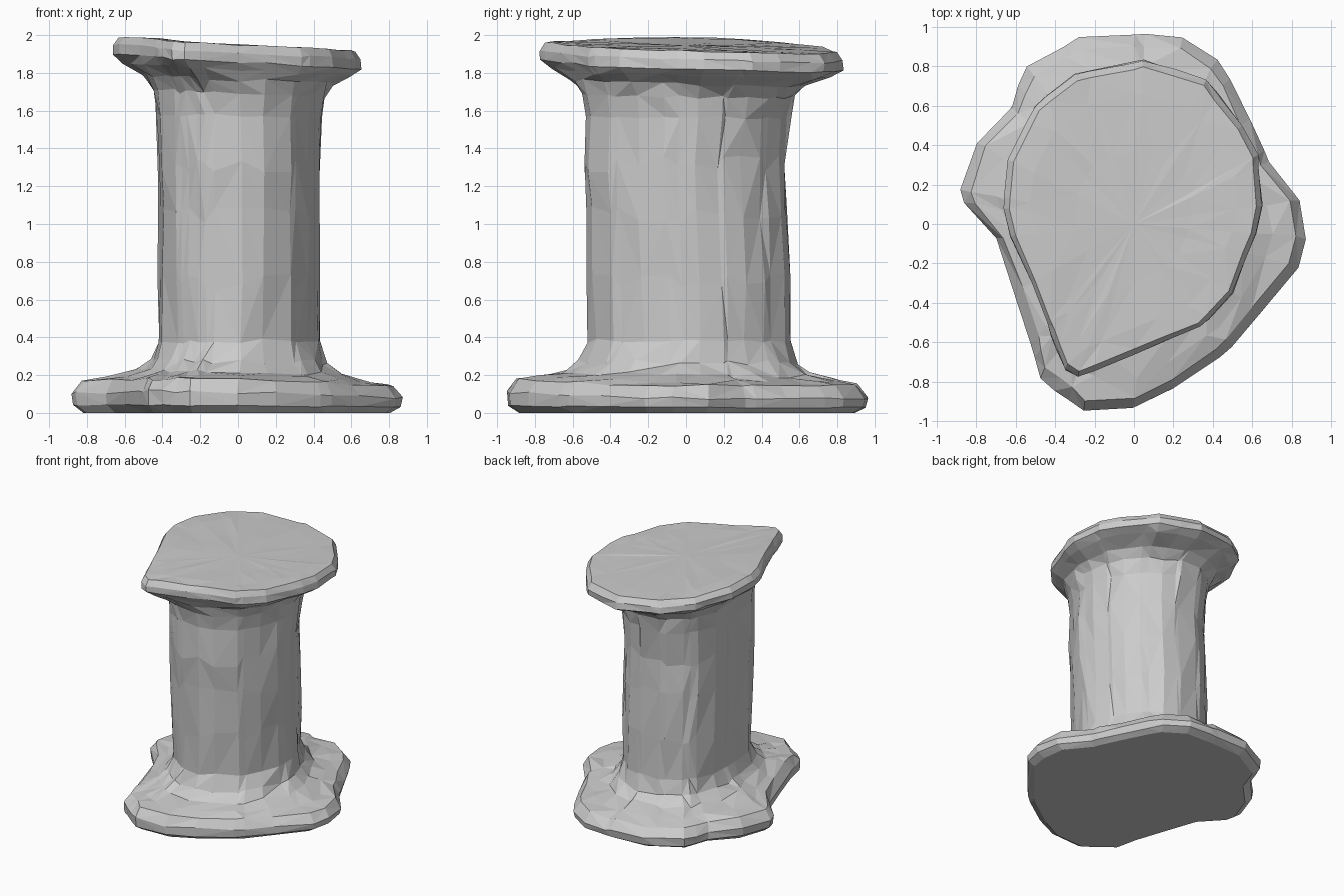
import bpy, bmesh, math, random
from mathutils import Vector

cube = bpy.data.objects.get("Cube")
if cube:
    bpy.data.objects.remove(cube, do_unlink=True)

random.seed(4)

# Outlines of the foot and the cap, counter-clockwise
FOOT = [(.87, -.05), (.84, .12), (.68, .32), (.65, .4), (.48, .74), (.42, .84),
        (.25, .95), (0, .96), (-.28, .95), (-.55, .8), (-.62, .6), (-.8, .41),
        (-.88, .18), (-.86, .1), (-.7, -.07), (-.6, -.36), (-.52, -.6),
        (-.48, -.78), (-.26, -.95), (0, -.94), (.2, -.84), (.5, -.63),
        (.65, -.45), (.84, -.22)]
CAP = [(.65, .1), (.63, .35), (.55, .5), (.36, .74), (.05, .83), (-.3, .76),
       (-.5, .6), (-.65, .3), (-.66, .08), (-.62, -.08), (-.52, -.3),
       (-.42, -.56), (-.35, -.74), (-.29, -.78), (0, -.66), (.34, -.52),
       (.5, -.35), (.62, -.05)]

# Rings: outline, blend from shaft to outline, scale, height, roughness, y shift
RINGS = [(FOOT, 1, .93, 0, 0, 0), (FOOT, 1, .99, .035, .004, 0),
         (FOOT, 1, 1, .095, .008, 0), (FOOT, 1, .94, .16, .01, 0),
         (FOOT, .6, 1, .18, .012, 0), (FOOT, .28, 1, .21, .014, 0),
         (FOOT, .09, 1, .27, .014, .01), (FOOT, 0, 1, .38, .012, .02),
         (FOOT, 0, 1, .7, .01, .015), (FOOT, 0, 1, 1.05, .01, 0),
         (CAP, 0, 1, 1.32, .01, -.01), (CAP, .04, 1, 1.57, .012, 0),
         (CAP, .13, 1, 1.69, .012, 0), (CAP, .36, 1, 1.765, .012, 0),
         (CAP, .78, 1, 1.82, .01, 0), (CAP, 1, 1, 1.86, .006, 0),
         (CAP, 1, 1, 1.91, .005, 0), (CAP, 1, .96, 1.953, .004, 0),
         (CAP, 1, .8, 1.953, .004, 0), (CAP, 1, .45, 1.945, .003, 0)]

# Ring directions pass through the corners of both outlines
ANGLES = []
for angle in sorted(math.atan2(y, x) % math.tau for x, y in FOOT + CAP):
    if not ANGLES or angle - ANGLES[-1] > .06:
        ANGLES.append(angle)
SIDES = len(ANGLES)


def outline_radius(outline, d):
    """Distance from the axis to the outline in direction d."""
    for i, p in enumerate(outline):
        p, q = Vector(p), Vector(outline[(i + 1) % len(outline)])
        if p.cross(d) >= -1e-6 and d.cross(q) >= -1e-6 and p.dot(d) > 0:
            e = q - p
            return p.cross(e) / d.cross(e)
    return Vector(outline[0]).length


def swell(d, x, y, amount):
    """Local bulge of the shaft towards (x, y)."""
    return amount * max(0, d.dot(Vector((x, y)).normalized())) ** 6


def shaft_radius(d):
    """Oval with fuller right corners and flatter left ones."""
    oval = 1 / math.hypot(d.x / .42, d.y / .53)
    return (oval + swell(d, -1, 1, .07) + swell(d, -1, -1, .05)
            + swell(d, 1, 1, -.02) + swell(d, 1, -1, -.015))


def tilted(x, y, z):
    """Lean the cap up to its right, and lift the front right of the foot."""
    cap = min(max((z - 1.5) / .3, 0), 1)
    foot = min(max(z / .1, 0), 1) * min(max((.3 - z) / .1, 0), 1)
    z -= cap * (.06 * x + .02 * y + .04 * y * y) + foot * (.02 * x + .015 * y)
    return Vector((x, y, min(z, 2)))


bm = bmesh.new()
rows = []
for outline, blend, scale, z, rough, shift in RINGS:
    row = []
    for angle in ANGLES:
        a = angle + random.uniform(-1, 1) * rough
        d = Vector((math.cos(a), math.sin(a)))
        r0, r1 = shaft_radius(d), outline_radius(outline, d) * scale
        r = r0 + (r1 - r0) * blend + random.uniform(-1, 1) * rough
        lift = random.uniform(-1, 1) * rough * (5 if .5 < z < 1.5 else 1)
        x = d.x * r + .018 * (1 - blend)
        row.append(bm.verts.new(tilted(x, d.y * r + shift, z + lift)))
    rows.append(row)

# Rough stone skin, with irregular triangle directions
for low, high in zip(rows, rows[1:]):
    for i in range(SIDES):
        j = (i + 1) % SIDES
        a, b, c, d = low[i], low[j], high[j], high[i]
        if random.random() < .5:
            bm.faces.new((a, b, c))
            bm.faces.new((a, c, d))
        else:
            bm.faces.new((a, b, d))
            bm.faces.new((b, c, d))

# Flat underside and the middle of the cap
bm.faces.new(list(reversed(rows[0])))
hub = bm.verts.new(tilted(0, 0, 1.945))
for i in range(SIDES):
    bm.faces.new((rows[-1][i], rows[-1][(i + 1) % SIDES], hub))
bmesh.ops.recalc_face_normals(bm, faces=bm.faces)

mesh = bpy.data.meshes.new("stone_pedestal")
bm.to_mesh(mesh)
bm.free()
pedestal = bpy.data.objects.new("stone_pedestal", mesh)
bpy.context.collection.objects.link(pedestal)

stone = bpy.data.materials.new("grey_stone")
stone.use_nodes = True
colour = (.6, .6, .6, 1)
stone.diffuse_color = colour
stone.node_tree.nodes["Principled BSDF"].inputs["Base Color"].default_value = colour
mesh.materials.append(stone)
